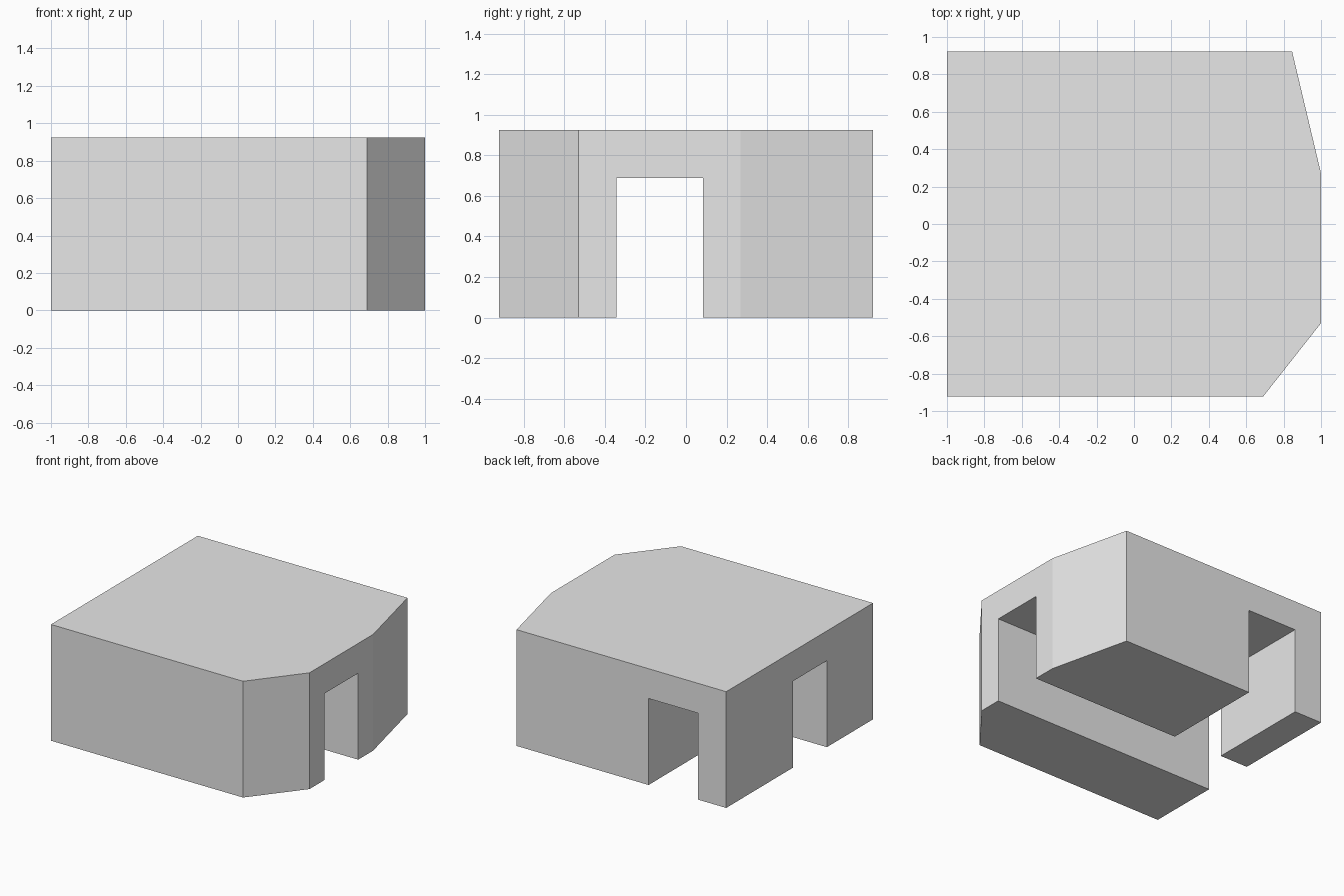
import bpy, bmesh

if "Cube" in bpy.data.objects:
    bpy.data.objects.remove(bpy.data.objects["Cube"])

H, D = 0.925, 0.923          # block height, half depth

grey = bpy.data.materials.new("plain grey")
grey.diffuse_color = (0.8, 0.8, 0.8, 1)
grey.use_nodes = True
grey.node_tree.nodes["Principled BSDF"].inputs["Base Color"].default_value = grey.diffuse_color


def prism(name, outline, z0, z1):
    """Extrude a flat outline upward from z0 to z1."""
    bm = bmesh.new()
    base = bm.faces.new([bm.verts.new((x, y, z0)) for x, y in outline])
    top = bmesh.ops.extrude_face_region(bm, geom=[base])["geom"]
    bmesh.ops.translate(bm, vec=(0, 0, z1 - z0),
                        verts=[v for v in top if isinstance(v, bmesh.types.BMVert)])
    bmesh.ops.recalc_face_normals(bm, faces=bm.faces)
    mesh = bpy.data.meshes.new(name)
    bm.to_mesh(mesh)
    bm.free()
    mesh.materials.append(grey)
    obj = bpy.data.objects.new(name, mesh)
    bpy.context.collection.objects.link(obj)
    return obj


# Main block with two angled corners on the right
block = prism("building_block",
              [(-1, -D), (0.69, -D), (1, -0.53), (1, 0.27), (0.845, D), (-1, D)],
              0, H)

# T-shaped passage: side-to-side tunnel with a branch out of the back
passage = prism("passage_cutter",
                [(-1.2, -0.343), (1.2, -0.343), (1.2, 0.083), (-0.317, 0.083),
                 (-0.317, 1.2), (-0.754, 1.2), (-0.754, 0.083), (-1.2, 0.083)],
                -0.2, 0.688)
passage.hide_render = True
passage.hide_viewport = False

# Cut the passage out of the block
cut = block.modifiers.new("passage", 'BOOLEAN')
cut.operation = 'DIFFERENCE'
cut.solver = 'EXACT'
cut.object = passage
bpy.context.view_layer.objects.active = block
block.select_set(True)
bpy.ops.object.modifier_apply(modifier=cut.name)
bpy.data.objects.remove(passage)
